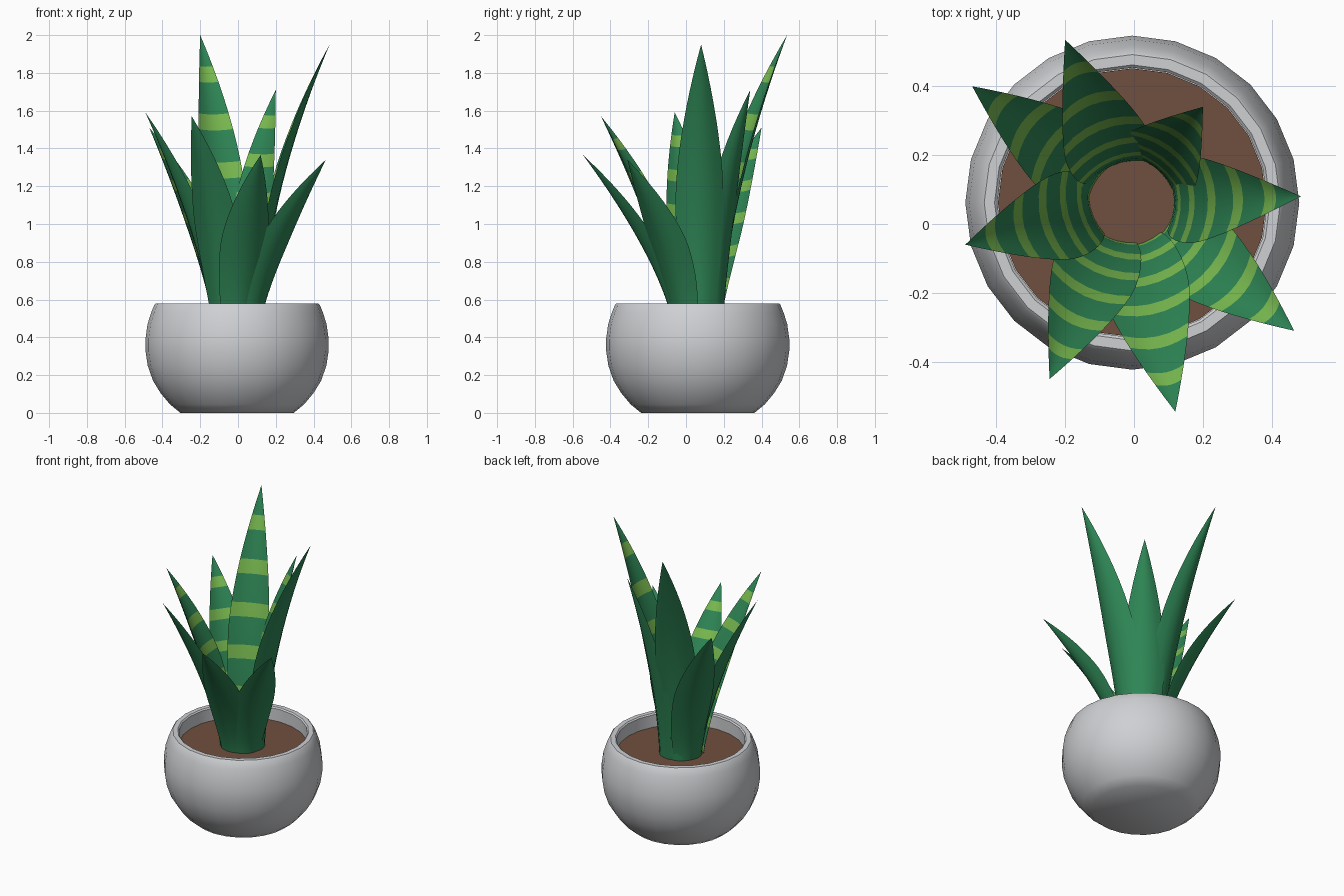
import bpy, bmesh, math
from mathutils import Vector

if "Cube" in bpy.data.objects:
    bpy.data.objects.remove(bpy.data.objects["Cube"])

CENTER = Vector((-0.005, 0.062, 0))
SOIL_Z = 0.49


def material(name, rgb):
    m = bpy.data.materials.new(name)
    m.diffuse_color = (*rgb, 1)
    m.use_nodes = True
    m.node_tree.nodes["Principled BSDF"].inputs["Base Color"].default_value = m.diffuse_color
    return m


WHITE = material("pot_grey", (0.62, 0.63, 0.65))
BROWN = material("soil_brown", (0.16, 0.078, 0.05))
GREEN = material("leaf_green", (0.027, 0.235, 0.09))
LIME = material("stripe_green", (0.19, 0.49, 0.08))


def finish(name, bm, mats, angle=40):
    bmesh.ops.recalc_face_normals(bm, faces=bm.faces)
    me = bpy.data.meshes.new(name)
    bm.to_mesh(me)
    bm.free()
    ob = bpy.data.objects.new(name, me)
    bpy.context.collection.objects.link(ob)
    for m in mats:
        me.materials.append(m)
    bpy.ops.object.select_all(action='DESELECT')
    ob.select_set(True)
    bpy.context.view_layer.objects.active = ob
    bpy.ops.object.shade_smooth_by_angle(angle=math.radians(angle))
    return ob


def lathe(name, profile, mat, sides=24):
    """Revolve (radius, z) points; both ends are capped."""
    bm = bmesh.new()
    rings = []
    for r, z in profile:
        rings.append([bm.verts.new(CENTER + Vector((
            r * math.cos(math.tau * i / sides),
            r * math.sin(math.tau * i / sides), z))) for i in range(sides)])
    for a, b in zip(rings, rings[1:]):
        for i in range(sides):
            j = (i + 1) % sides
            bm.faces.new((a[i], a[j], b[j], b[i]))
    bm.faces.new(rings[0])
    bm.faces.new(rings[-1])
    return finish(name, bm, [mat])


# Bowl-shaped pot with a flat rim and an inner wall
lathe("pot", [(0.30, 0), (0.355, 0.045), (0.405, 0.105), (0.445, 0.17),
              (0.473, 0.25), (0.485, 0.33), (0.485, 0.39), (0.474, 0.47),
              (0.455, 0.53), (0.438, 0.572), (0.43, 0.58), (0.40, 0.58),
              (0.392, 0.572), (0.392, 0.46)], WHITE)
# Soil disc
lathe("soil", [(0.39, 0.465), (0.39, SOIL_Z)], BROWN)

ROWS, COLS = 18, 6


def width(t):
    """Relative leaf width: narrow foot, widest below the middle, pointed tip."""
    if t < 0.45:
        return 0.62 + 0.38 * math.sin(t / 0.45 * math.pi / 2)
    return 1 - ((t - 0.45) / 0.55) ** 1.6


def leaf(name, tip, base_angle, bend, half=0.127):
    """Curved crescent blade, striped on the face towards the middle."""
    a = math.radians(base_angle)
    base = CENTER + Vector((0.135 * math.cos(a), 0.135 * math.sin(a), SOIL_Z - 0.02))
    tip = Vector(tip)
    run = tip - base
    flat = Vector((run.x, run.y, 0))
    out = Vector((tip.x - CENTER.x, tip.y - CENTER.y, 0)).normalized()
    side = Vector((-out.y, out.x, 0))
    bm = bmesh.new()
    inner, outer = [], []
    for r in range(ROWS):
        t = r / ROWS
        p = base + flat * t ** bend + Vector((0, 0, run.z * t))
        slope = flat.length * bend * max(t, 0.02) ** (bend - 1)
        n = (Vector((0, 0, slope)) - out * run.z).normalized()
        w = width(t)
        row_i, row_o = [], []
        for c in range(COLS + 1):
            u = 2 * c / COLS - 1
            q = p + side * (u * w * half)
            cup = 0.055 * w * u * u
            thick = 0.022 * w * (1 - u * u)
            row_i.append(bm.verts.new(q + n * (cup + thick)))
            row_o.append(row_i[-1] if c in (0, COLS) else bm.verts.new(q + n * cup))
        inner.append(row_i)
        outer.append(row_o)
    end = bm.verts.new(tip)
    for grid, striped in ((inner, True), (outer, False)):
        for r in range(ROWS):
            for c in range(COLS):
                g = grid[r]
                if r < ROWS - 1:
                    h = grid[r + 1]
                    f = bm.faces.new((g[c], g[c + 1], h[c + 1], h[c]))
                else:
                    f = bm.faces.new((g[c], g[c + 1], end))
                # every third row of the inner face is a light band
                f.material_index = int(striped and r % 3 == 0)
    bm.faces.new(inner[0] + outer[0][-2:0:-1])
    finish(name, bm, [GREEN, LIME], 50)


# Ring of leaves: tip position, foot angle, bend
LEAVES = [
    ((-0.20, 0.535, 2.00), 116, 1.7),
    ((-0.47, 0.40, 1.51), 145, 1.45),
    ((-0.49, -0.06, 1.59), 188, 1.45),
    ((-0.245, -0.45, 1.57), 236, 1.4),
    ((0.12, -0.545, 1.365), 274, 1.4),
    ((0.465, -0.31, 1.34), 320, 1.4),
    ((0.485, 0.08, 1.95), 4, 1.75),
    ((0.20, 0.34, 1.71), 58, 1.6),
]
for i, (tip, angle, bend) in enumerate(LEAVES):
    leaf(f"leaf_{i + 1}", tip, angle, bend)
